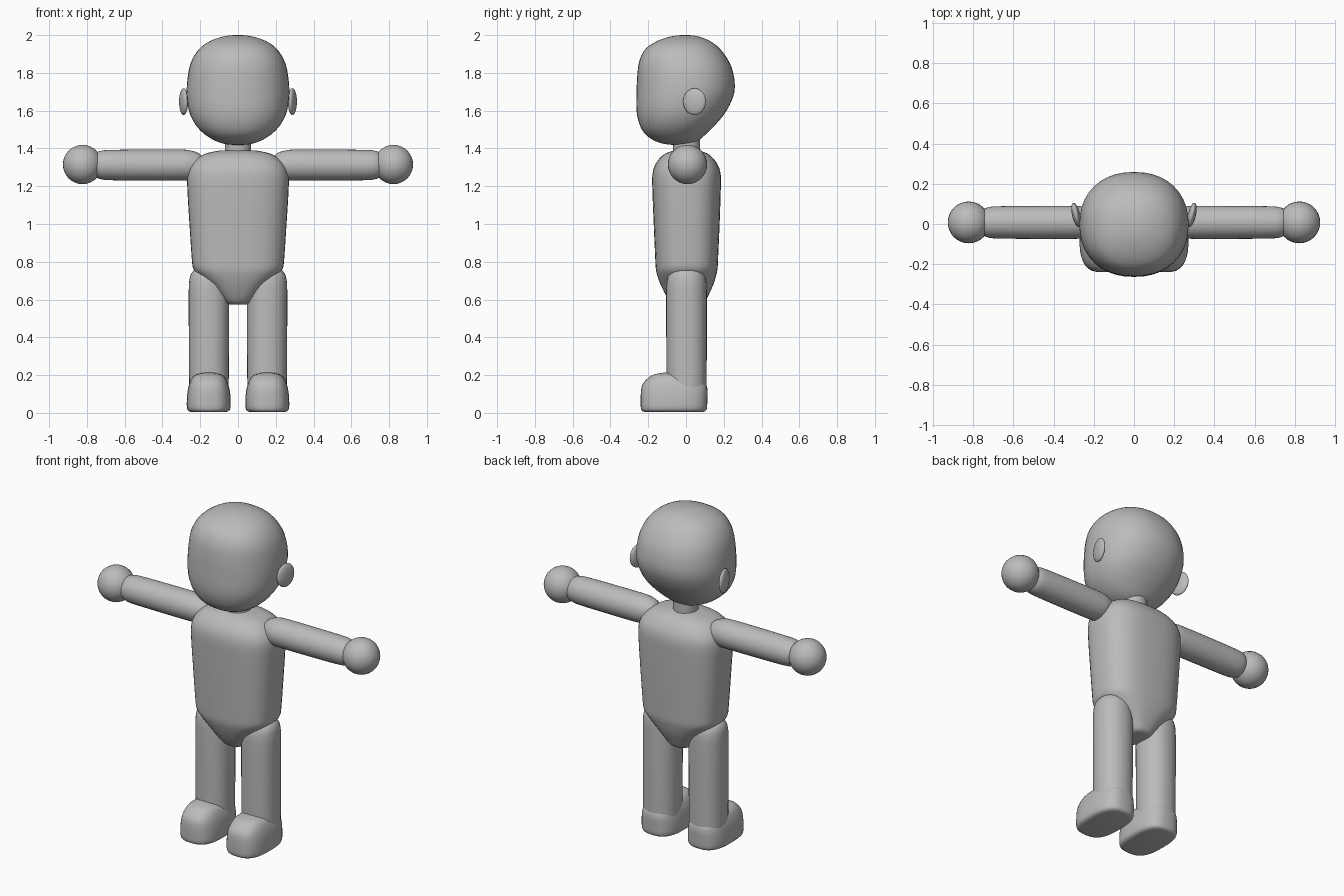
import bpy, bmesh, math
from mathutils import Matrix

grey = bpy.data.materials.new("plain_grey")
grey.diffuse_color = (0.5, 0.5, 0.5, 1)


def finish(name, bm):
    bmesh.ops.recalc_face_normals(bm, faces=bm.faces)
    me = bpy.data.meshes.new(name)
    bm.to_mesh(me)
    bm.free()
    me.materials.append(grey)
    ob = bpy.data.objects.new(name, me)
    bpy.context.collection.objects.link(ob)
    bpy.ops.object.select_all(action='DESELECT')
    ob.select_set(True)
    bpy.context.view_layer.objects.active = ob
    bpy.ops.object.shade_smooth_by_angle(angle=math.radians(50))
    return ob


def smooth_rows(rows, steps):
    """Catmull-Rom interpolation between cross-sections."""
    out = []
    for i in range(len(rows) - 1):
        p0, p1 = rows[max(i - 1, 0)], rows[i]
        p2, p3 = rows[i + 1], rows[min(i + 2, len(rows) - 1)]
        for s in range(steps):
            t = s / steps
            out.append([0.5 * (2 * b + (c - a) * t + (2 * a - 5 * b + 4 * c - d) * t * t
                               + (3 * b - a - 3 * c + d) * t ** 3)
                        for a, b, c, d in zip(p0, p1, p2, p3)])
    return out + [list(rows[-1])]


def loft(name, rows, power=2.0, x=0.0, segs=40, steps=3, matrix=None):
    """Rows are (height, half width, front y, back y); rings are superellipses."""
    bm = bmesh.new()
    rings = []
    for z, w, y0, y1 in smooth_rows(rows, steps):
        ring = []
        for k in range(segs):
            a = 2 * math.pi * k / segs
            c, s = math.cos(a), math.sin(a)
            u = math.copysign(abs(c) ** (2 / power), c)
            v = math.copysign(abs(s) ** (2 / power), s)
            ring.append(bm.verts.new((x + w * u, (y0 + y1) / 2 + (y1 - y0) / 2 * v, z)))
        rings.append(ring)
    for a, b in zip(rings, rings[1:]):
        for k in range(segs):
            n = (k + 1) % segs
            bm.faces.new((a[k], a[n], b[n], b[k]))
    bm.faces.new(rings[0][::-1])
    bm.faces.new(rings[-1])
    if matrix:
        bm.transform(matrix)
    return finish(name, bm)


def ball(name, center, size, turn=0.0):
    bm = bmesh.new()
    bmesh.ops.create_uvsphere(bm, u_segments=32, v_segments=16, radius=1)
    bm.transform(Matrix.Translation(center) @ Matrix.Rotation(turn, 4, 'Z')
                 @ Matrix.Diagonal((*size, 1)))
    return finish(name, bm)


# Head: flatter face, rounder back
loft("head", [
    (1.418, 0.02, -0.06, -0.01), (1.425, 0.075, -0.12, 0.03), (1.445, 0.13, -0.175, 0.07),
    (1.48, 0.183, -0.22, 0.11), (1.53, 0.228, -0.247, 0.16), (1.60, 0.26, -0.262, 0.215),
    (1.70, 0.272, -0.262, 0.257), (1.80, 0.263, -0.257, 0.25), (1.87, 0.243, -0.245, 0.222),
    (1.93, 0.203, -0.212, 0.178), (1.97, 0.145, -0.15, 0.125), (1.993, 0.075, -0.08, 0.065),
    (2.0, 0.02, -0.025, 0.015)], power=2.2)

# Neck
loft("neck", [(1.34, 0.07, -0.068, 0.073), (1.47, 0.07, -0.068, 0.073)], steps=1, segs=32)

# Torso: rounded box narrowing into the hips
loft("torso", [
    (0.575, 0.05, -0.06, 0.08), (0.585, 0.07, -0.08, 0.10), (0.62, 0.10, -0.105, 0.118),
    (0.68, 0.155, -0.135, 0.145), (0.73, 0.21, -0.153, 0.16), (0.765, 0.237, -0.16, 0.167),
    (0.82, 0.245, -0.163, 0.17), (1.0, 0.257, -0.171, 0.178), (1.18, 0.268, -0.178, 0.184),
    (1.26, 0.267, -0.178, 0.184), (1.31, 0.25, -0.165, 0.17), (1.35, 0.212, -0.138, 0.142),
    (1.375, 0.165, -0.105, 0.11), (1.39, 0.09, -0.06, 0.065)], power=2.7)

for side, sx in (("right", -1), ("left", 1)):
    # Arm lies along x, with rounded ends
    lay = Matrix.Translation((0, 0.008, 1.312)) @ Matrix.Rotation(sx * math.pi / 2, 4, 'Y')
    loft(side + "_arm", [(d, r, -r, r) for d, r in (
        (0.185, 0.02), (0.19, 0.045), (0.21, 0.064), (0.25, 0.077), (0.30, 0.082), (0.5, 0.082),
        (0.68, 0.08), (0.73, 0.074), (0.755, 0.06), (0.77, 0.03))], segs=32, matrix=lay)
    ball(side + "_hand", (sx * 0.823, 0.008, 1.315), (0.104, 0.104, 0.104))

    # Ear: thin disc flaring out at the back
    ball(side + "_ear", (sx * 0.288, 0.045, 1.648), (0.02, 0.062, 0.071), -sx * math.radians(13))

    # Leg with a rounded top
    loft(side + "_leg", [
        (0.08, 0.104, -0.102, 0.108), (0.3, 0.106, -0.104, 0.11), (0.6, 0.107, -0.105, 0.11),
        (0.69, 0.105, -0.102, 0.108), (0.735, 0.095, -0.09, 0.096), (0.76, 0.07, -0.065, 0.07),
        (0.77, 0.025, -0.02, 0.025)], power=2.2, x=sx * 0.154, segs=32)

    # Foot: flat sole, rounded toe
    loft(side + "_foot", [
        (0.004, 0.088, -0.215, 0.088), (0.009, 0.104, -0.23, 0.102), (0.025, 0.115, -0.239, 0.111),
        (0.07, 0.116, -0.24, 0.113), (0.12, 0.111, -0.238, 0.114), (0.155, 0.102, -0.228, 0.104),
        (0.185, 0.088, -0.20, 0.07), (0.203, 0.066, -0.17, 0.02), (0.213, 0.025, -0.12, -0.04)],
        power=2.8, x=sx * 0.155)
